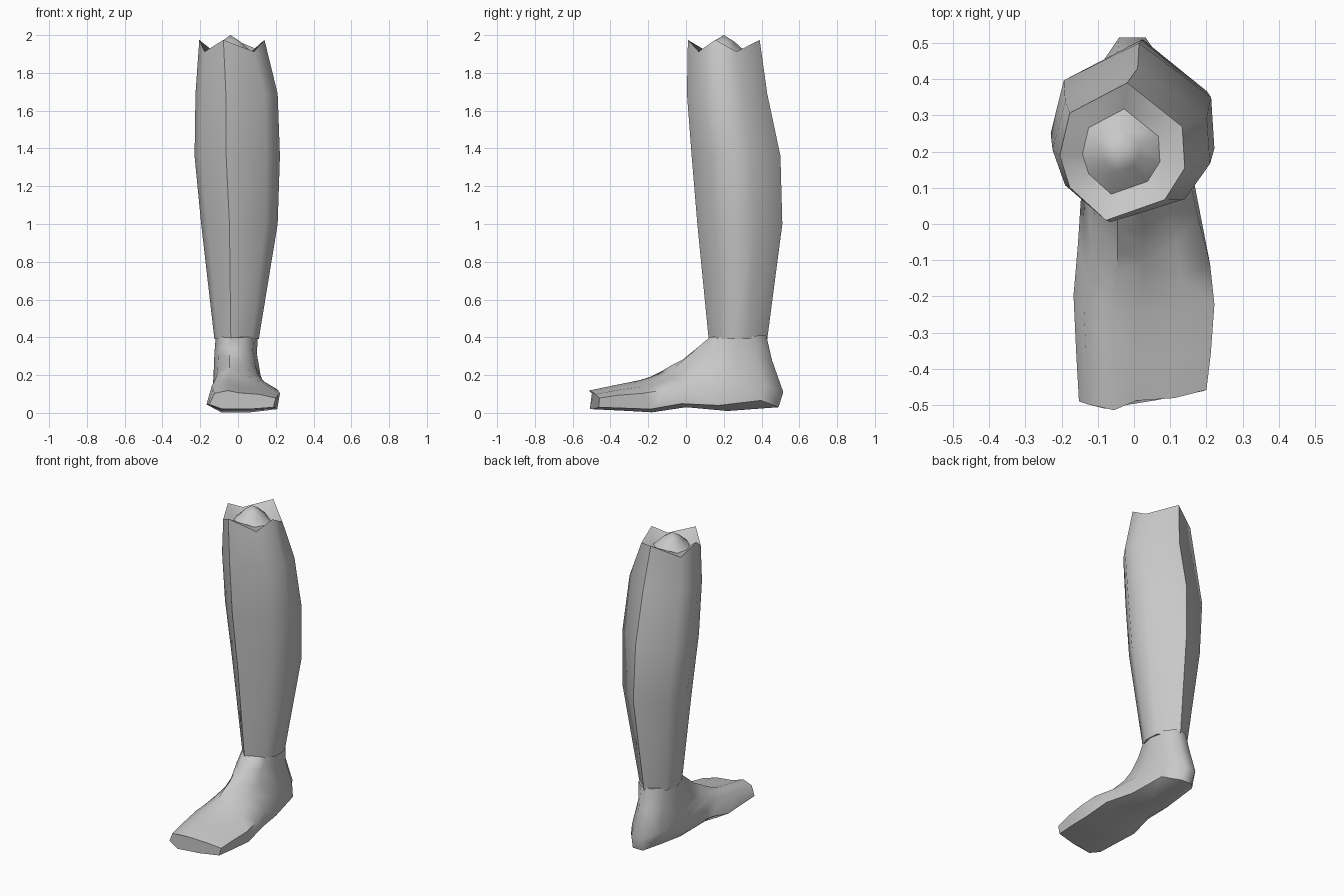
import bpy, bmesh, math

cube = bpy.data.objects.get("Cube")
if cube:
    bpy.data.objects.remove(cube, do_unlink=True)

grey = bpy.data.materials.new("plain grey")
grey.use_nodes = True
colour = (0.58, 0.58, 0.58, 1)
grey.diffuse_color = colour
grey.node_tree.nodes["Principled BSDF"].inputs["Base Color"].default_value = colour


def loft(name, rings, start_tip=None, end_tip=None):
    """Skin a list of equal rings; close each end with a fan or a flat face."""
    bm = bmesh.new()
    loops = [[bm.verts.new(p) for p in ring] for ring in rings]
    n = len(loops[0])
    for a, b in zip(loops, loops[1:]):
        for i in range(n):
            j = (i + 1) % n
            bm.faces.new((a[i], a[j], b[j], b[i]))
    for loop, tip in ((loops[0], start_tip), (loops[-1], end_tip)):
        if tip:
            centre = bm.verts.new(tip)
            for i in range(n):
                bm.faces.new((loop[i], loop[(i + 1) % n], centre))
        else:
            bm.faces.new(loop)
    bmesh.ops.recalc_face_normals(bm, faces=bm.faces)
    mesh = bpy.data.meshes.new(name)
    bm.to_mesh(mesh)
    bm.free()
    mesh.materials.append(grey)
    obj = bpy.data.objects.new(name, mesh)
    bpy.context.collection.objects.link(obj)
    bpy.ops.object.select_all(action="DESELECT")
    obj.select_set(True)
    bpy.context.view_layer.objects.active = obj
    bpy.ops.object.shade_smooth_by_angle(angle=math.radians(55))
    return obj


# Shin: one eight-sided outline fitted to the extents of each level
outline = [(.37, 0), (.84, .15), (1, .38), (.98, .68),
           (.54, 1), (.08, .78), (0, .47), (.08, .24)]
levels = [  # z, left, right, front, back
    (.39, -.125, .11, .12, .43),
    (1.0, -.195, .21, .06, .51),
    (1.36, -.23, .222, .03, .50),
    (1.69, -.225, .21, .005, .43),
]


def level_ring(z, x0, x1, y0, y1):
    return [(x0 + u * (x1 - x0), y0 + v * (y1 - y0), z) for u, v in outline]


shin_rings = [level_ring(*lv) for lv in levels]

# Torn rim: alternate points rise and dip
rim = [(x, y, 1.975 if i % 2 == 0 else 1.912)
       for i, (x, y, z) in enumerate(level_ring(0, -.205, .14, .01, .39))]
shin_rings.append(rim)

# Hollow inside the rim with a low bone dome in the middle
cx, cy = -.04, .2
for scale, z in ((.62, 1.91), (.3, 1.965)):
    shin_rings.append([(cx + (x - cx) * scale, cy + (y - cy) * scale, z)
                       for x, y, _ in rim])
loft("shin", shin_rings, end_tip=(cx, cy, 2.0))

# Foot: sections that swing from the level ankle to the upright toes
round_section = []
for i in range(10):
    a = math.radians(36 * i - 18)
    round_section.append((math.sin(a), .5 - .5 * math.cos(a) / math.cos(math.pi / 10)))
flat_section = [(-.45, 0), (-.1, .12), (.5, .2), (1, .4), (.93, .9),
                (.2, 1), (-.1, 1), (-.6, 1), (-1, .75), (-.85, .15)]
sections = [  # upper y, upper z, lower y, lower z, left, right, flatness
    (.125, .40, .425, .41, -.118, .105, 0),
    (.06, .345, .455, .28, -.125, .10, 0),
    (-.02, .28, .515, .11, -.13, .12, .1),
    (-.08, .25, .49, .03, -.135, .14, .3),
    (-.13, .22, .22, .01, -.145, .175, .55),
    (-.19, .19, .0, .03, -.155, .21, .8),
    (-.25, .172, -.18, .003, -.167, .222, 1),
    (-.37, .148, -.34, .012, -.16, .212, 1),
    (-.52, .118, -.52, .02, -.152, .20, 1),
]
foot_rings = []
for y0, z0, y1, z1, left, right, flat in sections:
    ring = []
    for (rs, rt), (fs, ft) in zip(round_section, flat_section):
        s, t = rs + (fs - rs) * flat, rt + (ft - rt) * flat
        x = (left + right) / 2 + s * (right - left) / 2
        ring.append([x, y0 + t * (y1 - y0), z0 + t * (z1 - z0)])
    foot_rings.append(ring)

# Toes: the big toe leads, the rest step back and round off at the sides
for point, (s, t) in zip(foot_rings[-1], flat_section):
    point[1] += .03 * s * s + (.032 if s > -.2 else 0)
loft("foot", foot_rings)
